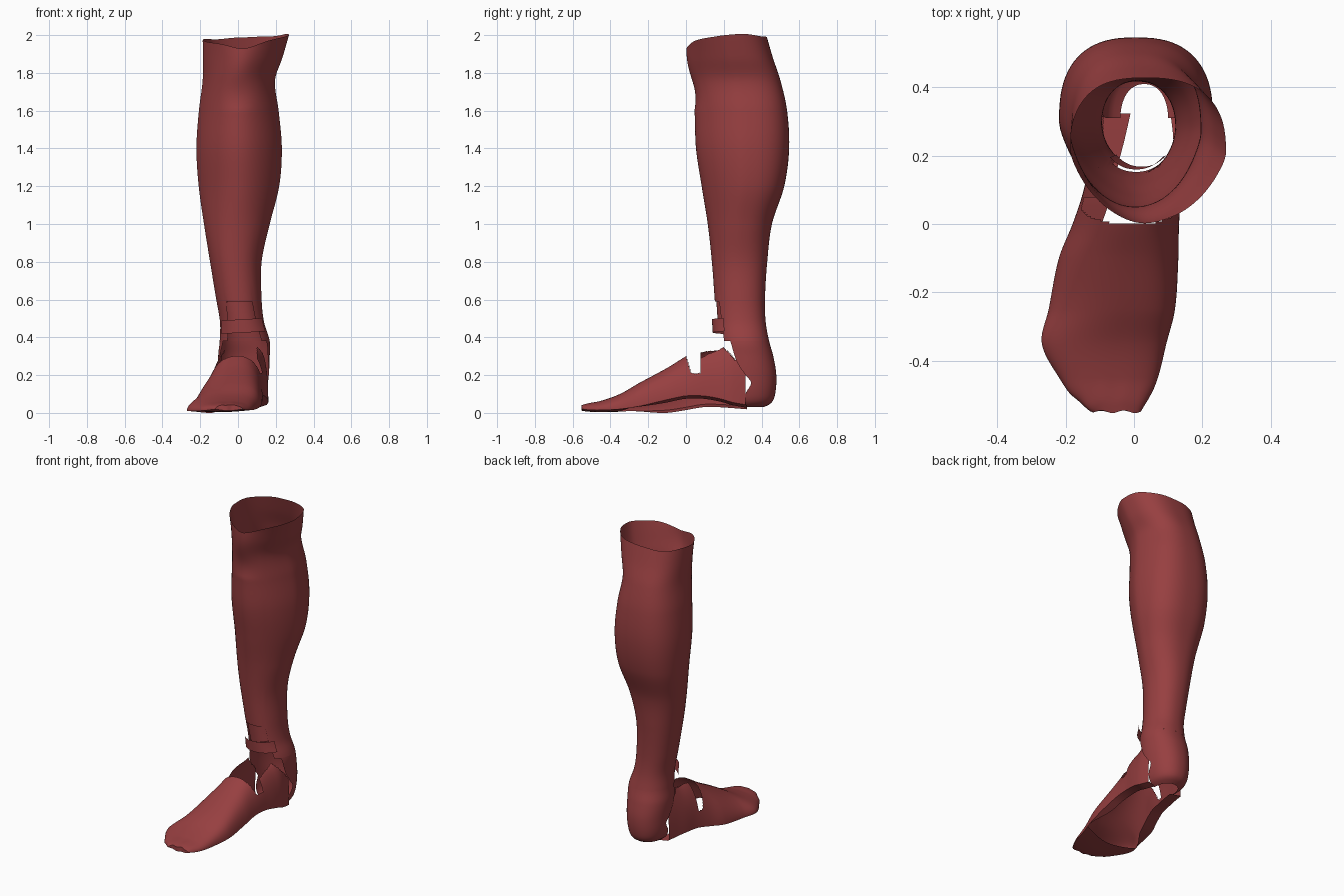
import bpy, bmesh
from math import sin, cos, pi, asin, radians

if "Cube" in bpy.data.objects:
    bpy.data.objects.remove(bpy.data.objects["Cube"])

mat = bpy.data.materials.new("dark_red")
mat.diffuse_color = (0.31, 0.05, 0.052, 1)
mat.use_nodes = True
mat.node_tree.nodes["Principled BSDF"].inputs["Base Color"].default_value = mat.diffuse_color


def interp(table, k):
    """Smooth (Hermite) lookup of a row of values in a table keyed by its first column."""
    k = min(max(k, table[0][0]), table[-1][0])
    i = 0
    while i < len(table) - 2 and k > table[i + 1][0]:
        i += 1
    a, b = table[i], table[i + 1]
    p, n = table[max(i - 1, 0)], table[min(i + 2, len(table) - 1)]
    d = b[0] - a[0]
    t = (k - a[0]) / d
    out = []
    for j in range(1, len(a)):
        m0 = (b[j] - p[j]) / (b[0] - p[0]) * d
        m1 = (n[j] - a[j]) / (n[0] - a[0]) * d
        out.append((2*t**3 - 3*t*t + 1) * a[j] + (t**3 - 2*t*t + t) * m0
                   + (3*t*t - 2*t**3) * b[j] + (t**3 - t*t) * m1)
    return out


def spow(v, p):
    return (abs(v) ** p) * (1 if v >= 0 else -1)


def step(a, b, v):
    v = min(max((v - a) / (b - a), 0), 1)
    return v * v * (3 - 2 * v)


def sheet(name, fn, nu, nv, closed=False, cut=None):
    """Thin surface from fn(u, v); faces whose centre satisfies cut are left out."""
    bm = bmesh.new()
    cols = nu if closed else nu + 1
    g = [[bm.verts.new(fn(i / nu, j / nv)) for i in range(cols)] for j in range(nv + 1)]
    for j in range(nv):
        for i in range(nu):
            k = (i + 1) % cols
            q = (g[j][i], g[j][k], g[j + 1][k], g[j + 1][i])
            c = (q[0].co + q[1].co + q[2].co + q[3].co) / 4
            if not (cut and cut(c.x, c.y, c.z)):
                bm.faces.new(q)
    bmesh.ops.delete(bm, geom=[v for v in bm.verts if not v.link_faces], context='VERTS')
    bmesh.ops.recalc_face_normals(bm, faces=bm.faces)
    me = bpy.data.meshes.new(name)
    bm.to_mesh(me)
    bm.free()
    for f in me.polygons:
        f.use_smooth = True
    me.materials.append(mat)
    ob = bpy.data.objects.new(name, me)
    bpy.context.collection.objects.link(ob)
    return ob


# Leg sections: z, left x, right x, front y, back y
LEG = [(0.03, -0.04, 0.10, 0.20, 0.41), (0.05, -0.07, 0.13, 0.18, 0.45),
       (0.10, -0.09, 0.15, 0.17, 0.472), (0.20, -0.10, 0.163, 0.16, 0.478),
       (0.30, -0.105, 0.168, 0.16, 0.462), (0.38, -0.097, 0.168, 0.165, 0.44),
       (0.48, -0.095, 0.138, 0.16, 0.422), (0.60, -0.115, 0.125, 0.152, 0.418),
       (0.80, -0.148, 0.125, 0.137, 0.43), (1.00, -0.18, 0.168, 0.115, 0.455),
       (1.20, -0.208, 0.218, 0.083, 0.52), (1.40, -0.22, 0.232, 0.053, 0.546),
       (1.60, -0.207, 0.215, 0.045, 0.535), (1.76, -0.187, 0.196, 0.03, 0.50),
       (1.88, -0.186, 0.235, 0.016, 0.46), (2.00, -0.187, 0.27, -0.01, 0.425)]


def leg_point(t, z, grow=0.0):
    xl, xr, yf, yb = interp(LEG, z)
    s, c = sin(t), cos(t)
    calf = step(0.8, 1.2, z)
    # squarer at the back, more pointed towards the shin and kneecap
    p = 0.9 - 0.12 * calf * step(-0.2, 0.3, s) + 0.12 * calf * step(0.2, -0.3, s) * (s < 0)
    taper = 1 - (0.10 + 0.08 * calf) * max(0, -s)
    x = (xl + xr) / 2 + ((xr - xl) / 2 + grow) * spow(c, p) * taper
    y = (yf + yb) / 2 + ((yb - yf) / 2 + grow) * spow(s, p)
    # kneecap ridge and the hollow below it
    if 1.6 < z < 1.95:
        y += max(0, -s) ** 6 * 0.012 * sin((z - 1.6) * 18)
    return (x, y, z)


# Lower leg tube with a wavy, slanted rim and a window above the ankle
def leg(u, v):
    t = 2 * pi * u
    top = 1.972 + 0.028 * max(0, cos(t)) + 0.012 * max(0, sin(t)) \
        - 0.04 * max(0, -sin(t)) ** 2 + 0.004 * sin(5 * t)
    bot = 0.38 + 0.21 * step(0.72, 0.80, -sin(t))
    return leg_point(t, bot + (top - bot) * v)


sheet("lower_leg", leg, 80, 90, closed=True)

# Heel cup, open to the front and underneath: z, front edge y
EDGE = [(0.03, 0.31), (0.10, 0.315), (0.16, 0.345), (0.20, 0.315), (0.27, 0.27), (0.38, 0.235)]


def heel(u, v):
    z = 0.03 + 0.35 * v
    yf, yb = interp(LEG, z)[2:]
    s = (interp(EDGE, z)[0] - (yf + yb) / 2) / ((yb - yf) / 2)
    a = asin(max(-0.95, min(0.95, spow(s, 1 / 0.9))))
    return leg_point(a + (pi - 2 * a) * u, z)


sheet("heel", heel, 40, 30)


# Front plate set into the window, and the strap below it
def arc(z0, z1, half, grow, tilt):
    def fn(u, v):
        t = radians(-90 - half + 2 * half * u)
        return leg_point(t, z0 + (z1 - z0) * v + tilt * (u - 0.5), grow)
    return fn


sheet("shin_plate", arc(0.48, 0.60, 46, -0.008, 0.03), 20, 8)
sheet("ankle_strap", arc(0.425, 0.495, 56, 0.022, 0.015), 24, 5)

# Foot sections: y, left x, right x, top z, left bottom z, right bottom z, crest x
FOOT = [(-0.55, -0.12, 0.02, 0.042, 0.02, 0.02, -0.05),
        (-0.52, -0.165, 0.04, 0.05, 0.014, 0.016, -0.05),
        (-0.45, -0.22, 0.07, 0.064, 0.01, 0.015, -0.05),
        (-0.35, -0.27, 0.095, 0.10, 0.01, 0.02, -0.03),
        (-0.25, -0.25, 0.12, 0.157, 0.01, 0.035, 0.0),
        (-0.10, -0.22, 0.13, 0.238, 0.015, 0.07, 0.0),
        (0.00, -0.18, 0.132, 0.30, 0.03, 0.09, 0.0),
        (0.09, -0.15, 0.14, 0.35, 0.045, 0.09, 0.01),
        (0.18, -0.13, 0.155, 0.375, 0.045, 0.075, 0.02),
        (0.25, -0.112, 0.16, 0.42, 0.04, 0.055, 0.03),
        (0.37, -0.085, 0.145, 0.45, 0.03, 0.035, 0.03)]


def toe_wave(x, y):
    return (1 - step(-0.55, -0.42, y)) * cos((x + 0.03) * 95)


def foot(u, v):
    y = -0.55 + 0.92 * v
    xl, xr, zt, bl, br, crest = interp(FOOT, y)
    a = pi * u
    h = sin(a)
    q = 0.85 + 0.25 * step(-0.5, -0.2, y) - 0.3 * step(-0.05, 0.15, y)
    mid = (xl + xr) / 2
    x = mid - (xr - xl) / 2 * spow(cos(a), 0.85) + (crest - mid) * h * h * 0.8
    base = bl + (br - bl) * u
    w = toe_wave(x, y)                       # slightly scalloped toes
    return (x, y + 0.004 * w, base + (zt - base) * max(h, 0) ** q + 0.0015 * h * w)


def foot_cut(x, y, z):
    low = 0.21 if x > 0 else 0.15
    if 0.03 * (0.3 - z) / 0.1 < y < 0.08 and z > low:        # split over the instep
        return True
    if y > 0.06 and -0.07 < x < 0.10 and z > 0.2:            # open ankle front
        return True
    if y > 0.17 and z > 0.38 - (y - 0.17) * 1.1:             # sloping ankle sides
        return True
    return y > 0.318


sheet("foot_upper", foot, 110, 170, cut=foot_cut)


# Sole pad under the toes and ball, and the closed toe tip
def sole(u, v):
    y = -0.55 + (0.25 - 0.05 * sin(pi * u)) * v
    x, _, z = foot(0, (y + 0.55) / 0.92)
    x2, _, z2 = foot(1, (y + 0.55) / 0.92)
    px = x + (x2 - x) * u
    return (px, y + 0.004 * toe_wave(px, y), z + (z2 - z) * u - 0.008 * sin(pi * u))


sheet("sole_pad", sole, 30, 20)


def toe_tip(u, v):
    a, b = foot(u, 0), sole(u, 0)
    return tuple(a[i] + (b[i] - a[i]) * v for i in range(3))


sheet("toe_tip", toe_tip, 30, 2)


# Turned-in sole rims along both sides of the arch
def rim(side, width):
    def fn(u, v):
        x, y, z = foot(side, 0.27 + 0.68 * v)
        w = width * step(0, 0.35, v)
        return (x + w * u * (1 - 2 * side), y, z - 0.015 * u * step(0, 0.35, v))
    return fn


sheet("outer_sole_rim", rim(0, 0.085), 6, 40)
sheet("inner_sole_rim", rim(1, 0.045), 6, 40)
